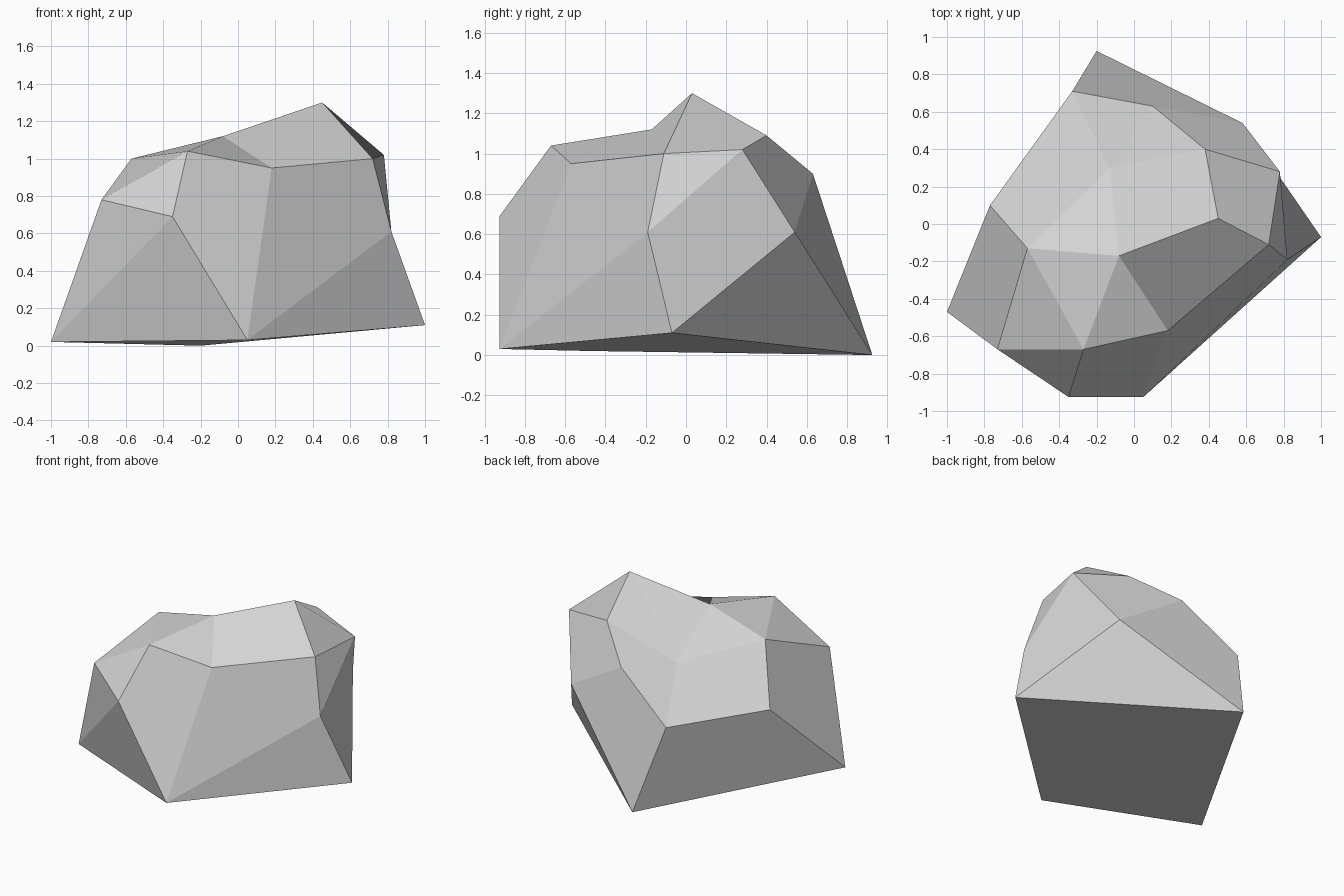
import bpy
import bmesh

cube = bpy.data.objects.get("Cube")
if cube:
    bpy.data.objects.remove(cube, do_unlink=True)

# Corners of the boulder, grouped by level
corners = {
    # ground outline
    "base_right": (-1, -.47, .02),
    "base_front": (.05, -.925, .03),
    "base_left": (1, -.07, .11),
    "base_back": (-.2, .925, 0),
    # shoulder ring
    "chin": (-.35, -.925, .69),
    "cheek": (-.73, -.67, .78),
    "brow": (-.27, -.67, 1.04),
    "ledge": (.18, -.57, .95),
    "rim": (.72, -.11, 1),
    "flank": (.82, -.19, .61),
    "spur": (.78, .28, 1.02),
    "hip": (.58, .54, .61),
    "nape": (.1, .63, .9),
    "tail": (-.33, .71, .59),
    "elbow": (-.77, .1, .61),
    # crown
    "knob": (-.57, -.13, 1),
    "notch": (-.08, -.17, 1.12),
    "peak": (.45, .03, 1.3),
    "saddle": (.38, .4, 1.09),
    "dip": (-.13, .3, .87),
}

# Flat facets, each listed by its corners
facets = [
    # underside
    ("base_right", "base_front", "base_left", "base_back"),
    # front
    ("base_right", "base_front", "chin"),
    ("base_right", "chin", "cheek"),
    ("chin", "brow", "cheek"),
    ("cheek", "brow", "knob"),
    ("chin", "base_front", "ledge", "brow"),
    ("base_front", "flank", "rim", "ledge"),
    # left side
    ("base_front", "base_left", "flank"),
    ("rim", "flank", "spur"),
    ("flank", "base_left", "hip", "spur"),
    # back
    ("spur", "hip", "nape", "saddle"),
    ("base_left", "base_back", "hip"),
    ("base_back", "tail", "nape", "hip"),
    # right side
    ("base_right", "elbow", "tail", "base_back"),
    ("base_right", "cheek", "knob", "elbow"),
    # crown
    ("brow", "notch", "knob"),
    ("brow", "ledge", "notch"),
    ("notch", "ledge", "rim", "peak"),
    ("peak", "rim", "spur", "saddle"),
    ("knob", "elbow", "tail", "dip"),
    ("knob", "dip", "notch"),
    ("dip", "tail", "nape"),
    ("dip", "nape", "saddle"),
    ("dip", "saddle", "peak"),
    ("dip", "peak", "notch"),
]

bm = bmesh.new()
verts = {name: bm.verts.new(co) for name, co in corners.items()}
for facet in facets:
    bm.faces.new([verts[name] for name in facet])
bmesh.ops.recalc_face_normals(bm, faces=bm.faces[:])

mesh = bpy.data.meshes.new("boulder")
bm.to_mesh(mesh)
bm.free()

# Plain grey stone
stone = bpy.data.materials.new("stone_grey")
stone.use_nodes = True
grey = (.65, .65, .65, 1)
stone.diffuse_color = grey
stone.node_tree.nodes["Principled BSDF"].inputs["Base Color"].default_value = grey
mesh.materials.append(stone)

boulder = bpy.data.objects.new("boulder", mesh)
bpy.context.collection.objects.link(boulder)
